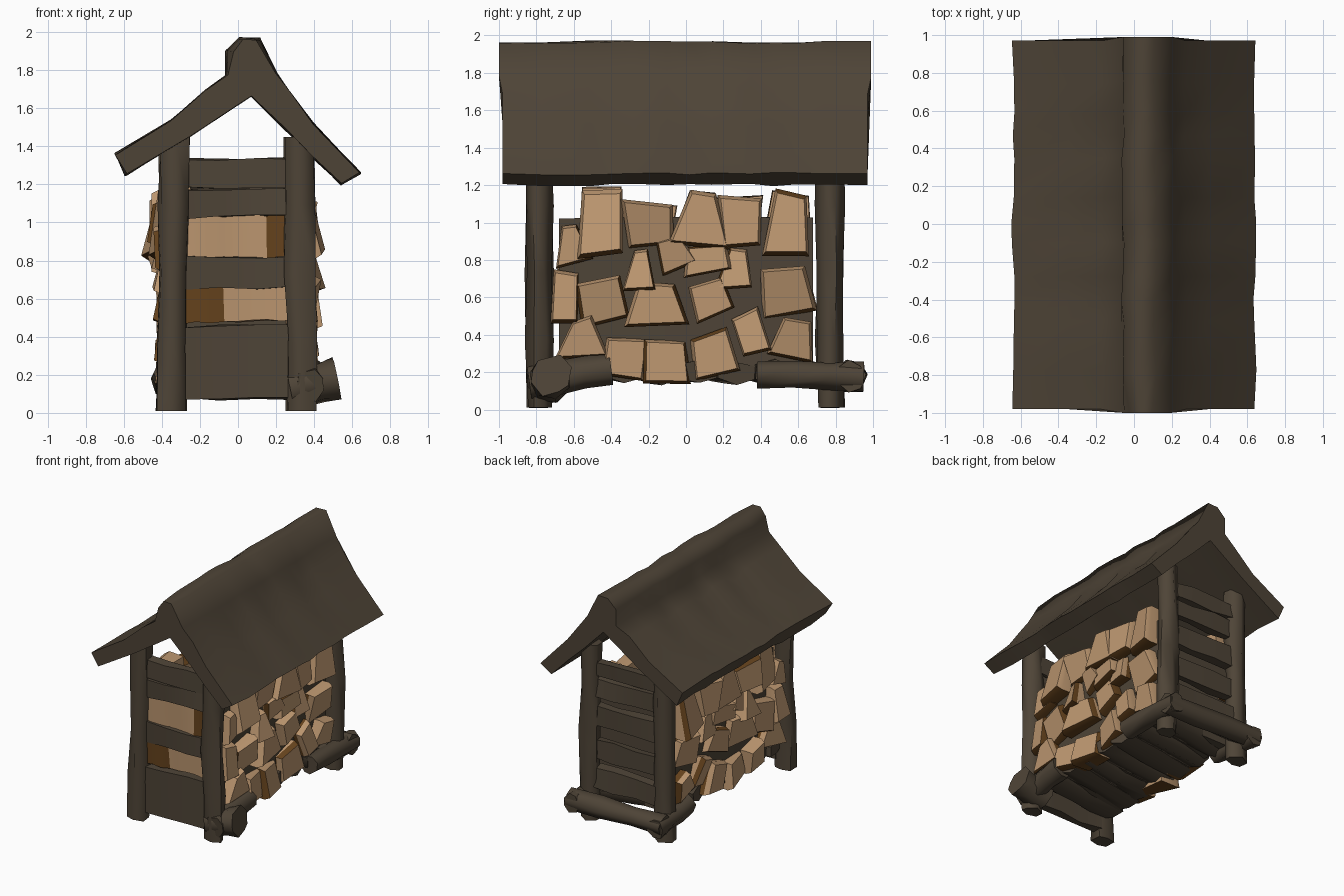
import bpy, bmesh, math, random
from mathutils import Vector

random.seed(4)
cube = bpy.data.objects.get("Cube")
if cube:
    bpy.data.objects.remove(cube, do_unlink=True)


def material(name, rgb):
    m = bpy.data.materials.new(name)
    m.use_nodes = True
    m.diffuse_color = (*rgb, 1)
    m.node_tree.nodes["Principled BSDF"].inputs["Base Color"].default_value = (*rgb, 1)
    return m


DARK = material("weathered wood", (0.077, 0.058, 0.038))
TAN = material("cut wood", (0.5, 0.305, 0.16))
BARK = material("brown bark", (0.13, 0.055, 0.012))


def wobble(amount):
    return random.uniform(-amount, amount)


def loft(name, rings, mats, rule=None, angle=70):
    """Skin a closed solid through rings with equal point counts."""
    bm = bmesh.new()
    loops = [[bm.verts.new(p) for p in ring] for ring in rings]
    n = len(loops[0])
    for a, b in zip(loops, loops[1:]):
        for i in range(n):
            j = (i + 1) % n
            bm.faces.new((a[i], a[j], b[j], b[i]))
    bm.faces.new(loops[0][::-1])
    bm.faces.new(loops[-1])
    bmesh.ops.recalc_face_normals(bm, faces=bm.faces)
    if rule:
        for f in bm.faces:
            f.material_index = rule(f)
    mesh = bpy.data.meshes.new(name)
    bm.to_mesh(mesh)
    bm.free()
    for m in mats:
        mesh.materials.append(m)
    mesh.shade_smooth()
    mesh.set_sharp_from_angle(angle=math.radians(angle))
    obj = bpy.data.objects.new(name, mesh)
    bpy.context.collection.objects.link(obj)


def timber(name, start, end, half_a, half_b, mats=(DARK,), sides=6, steps=3, rough=0.012, rule=None):
    """Rough log or board between two points, with a wobbling section."""
    start, end = Vector(start), Vector(end)
    axis = (end - start).normalized()
    up = Vector((0, 0, 1)) if abs(axis.z) < 0.7 else Vector((0, 1, 0))
    side = axis.cross(up).normalized()
    up = side.cross(axis)
    spread = math.sqrt(2) if sides == 4 else 1.0
    rings = []
    for k in range(steps + 1):
        c = start.lerp(end, k / steps)
        ring = []
        for i in range(sides):
            t = 2 * math.pi * (i + 0.5) / sides
            ring.append(c + side * (math.cos(t) * half_a * spread + wobble(rough))
                        + up * (math.sin(t) * half_b * spread + wobble(rough)))
        rings.append(ring)
    loft(name, rings, mats, rule)


# Roof with its ridge cap: one bent profile swept along y, dented beside the cap
roof_profile = [(-0.64, 1.36), (-0.35, 1.54), (-0.17, 1.69), (-0.06, 1.77), (-0.06, 1.9),
                (0.01, 1.965), (0.11, 1.965), (0.2, 1.78), (0.27, 1.68), (0.39, 1.52),
                (0.64, 1.26), (0.54, 1.2), (0.38, 1.36), (0.25, 1.49), (0.07, 1.67),
                (-0.25, 1.46), (-0.59, 1.25)]
cap_points = (3, 4, 5, 6, 7)
dents = (-0.4, 0.02, 0.47)
stations = [-0.99, -0.78]
for d in dents:
    stations += [d - 0.12, d, d + 0.12]
stations += [0.75, 0.98]
rings = []
for y in stations:
    ring = []
    for i, (x, z) in enumerate(roof_profile):
        dent = 0.05 if y in dents and i in (2, 8) else 0
        reach = y * 1.01 if i in cap_points else y * 0.99
        narrow = 0.75 if y == stations[0] and i in (4, 5, 6) else 1
        ring.append((0.07 + (x - 0.07) * narrow + wobble(0.008), reach,
                     z - dent + wobble(0.008)))
    rings.append(ring)
loft("roof", rings, [DARK])

# Corner posts
for end, y in (("front", -0.785), ("back", 0.77)):
    for hand, x in (("right", -0.335), ("left", 0.32)):
        timber(f"{end}_{hand}_post", (x * 1.04, y, 0.01), (x, y, 1.45),
               0.085, 0.07, steps=4)

# Sill logs and corner foot
timber("front_left_foot", (0.27, -0.74, 0.13), (0.52, -0.73, 0.18), 0.11, 0.11, sides=8, rough=0.018)
timber("front_left_sill_log", (0.38, -0.84, 0.15), (0.37, -0.4, 0.21), 0.08, 0.09, sides=7)
timber("back_cross_log", (-0.43, 0.88, 0.18), (0.43, 0.88, 0.18), 0.09, 0.08, sides=7)
timber("back_left_sill_log", (0.38, 0.38, 0.19), (0.38, 0.95, 0.18), 0.08, 0.08, sides=7)
timber("back_right_sill_log", (-0.38, 0.5, 0.2), (-0.38, 0.95, 0.17), 0.07, 0.08, sides=7)

# Floor logs across the base
for k in range(7):
    y = -0.6 + 0.2 * k
    timber(f"floor_log_{k + 1}", (-0.35, y - 0.07, 0.22), (0.35, y + 0.07, 0.2),
           0.115, 0.065, steps=2)

# Dark heart of the wood stack
timber("stack_core", (0, -0.68, 0.6), (0, 0.68, 0.6), 0.33, 0.42, sides=4, steps=4)

# Dark boards between the posts, as pairs of bottom and top height
end_boards = {
    "front": (-0.77, [(0.08, 0.46), (0.66, 0.82), (1.03, 1.18), (1.18, 1.33)]),
    "back": (0.77, [(0.28, 0.45), (0.52, 0.67), (0.78, 0.95), (1.03, 1.17), (1.2, 1.32)]),
}
for end, (y, heights) in end_boards.items():
    for k, (low, high) in enumerate(heights):
        mid, half = (low + high) / 2, (high - low) / 2
        timber(f"{end}_board_{k + 1}", (-0.3, y, mid + wobble(0.01)), (0.3, y, mid + wobble(0.01)),
               0.035, half, sides=4)

# Split logs lying across the front end, part cut wood and part bark
timber("front_upper_split_log", (-0.3, -0.755, 0.92), (0.3, -0.755, 0.93), 0.03, 0.11,
       (TAN, BARK), sides=4, steps=8, rough=0.008,
       rule=lambda f: int(f.calc_center_median().x > 0.17))
timber("front_lower_split_log", (-0.3, -0.755, 0.57), (0.3, -0.755, 0.59), 0.03, 0.1,
       (TAN, BARK), sides=4, steps=8, rough=0.008,
       rule=lambda f: int(f.calc_center_median().x < -0.05))

# Stacked firewood: centre y, centre z, width, height, tilt in degrees, top taper
firewood = [
    (-.57, .38, .27, .2, 0, .4), (-.33, .27, .22, .2, -8, .9), (-.11, .26, .27, .21, 0, .9),
    (.16, .29, .24, .23, 14, .9), (.34, .41, .17, .23, 20, .8), (.58, .38, .22, .2, -15, .6),
    (-.64, .61, .15, .25, 0, .9), (-.44, .58, .25, .25, 14, .9), (-.16, .56, .34, .23, 0, .65),
    (.13, .59, .23, .18, 15, .7), (.27, .75, .2, .22, 0, .5), (.53, .64, .28, .25, 8, .8),
    (-.25, .75, .2, .22, 0, .3), (-.45, 1, .24, .34, 0, .9), (-.2, .99, .24, .22, 0, 1.2),
    (-.07, .84, .17, .16, 25, .8), (.08, 1.02, .32, .28, -8, .4), (.3, 1.01, .17, .26, 0, 1.4),
    (.55, 1, .26, .33, -6, .7), (.11, .81, .23, .15, 5, .9), (-.61, .88, .18, .2, 10, .4),
]


def log_colour(f):
    """Cut ends are tan; undersides and some other sides are bark."""
    if abs(f.normal.x) > 0.85:
        return 0
    return int(f.normal.z < -0.3 or random.random() < 0.3)


for hand, side, reach in (("left", 1, 0.4), ("right", -1, 0.41)):
    for k, (y, z, w, h, tilt, taper) in enumerate(firewood):
        a = math.radians(tilt)
        outline = [(-w / 2, -h / 2), (w / 2, -h / 2), (w / 2 * taper, h / 2), (-w / 2 * taper, h / 2)]
        outline = [(u + wobble(0.02), v + wobble(0.02)) for u, v in outline]
        depth = reach + wobble(0.015)
        if side < 0 and z > 0.8:
            depth += 0.03
        # Each cut end slopes its own way
        slope_u, slope_v = wobble(0.25), wobble(0.25)
        rings = []
        for x, scale, lean in ((0.25, 1, 0), (depth - 0.04, 1.04, 1), (depth, 0.9, 1)):
            rings.append([(side * (x + lean * (u * slope_u + v * slope_v)),
                           y + scale * (u * math.cos(a) - v * math.sin(a)),
                           z + scale * (u * math.sin(a) + v * math.cos(a))) for u, v in outline])
        loft(f"{hand}_firewood_{k + 1}", rings, [TAN, BARK], log_colour, angle=35)
